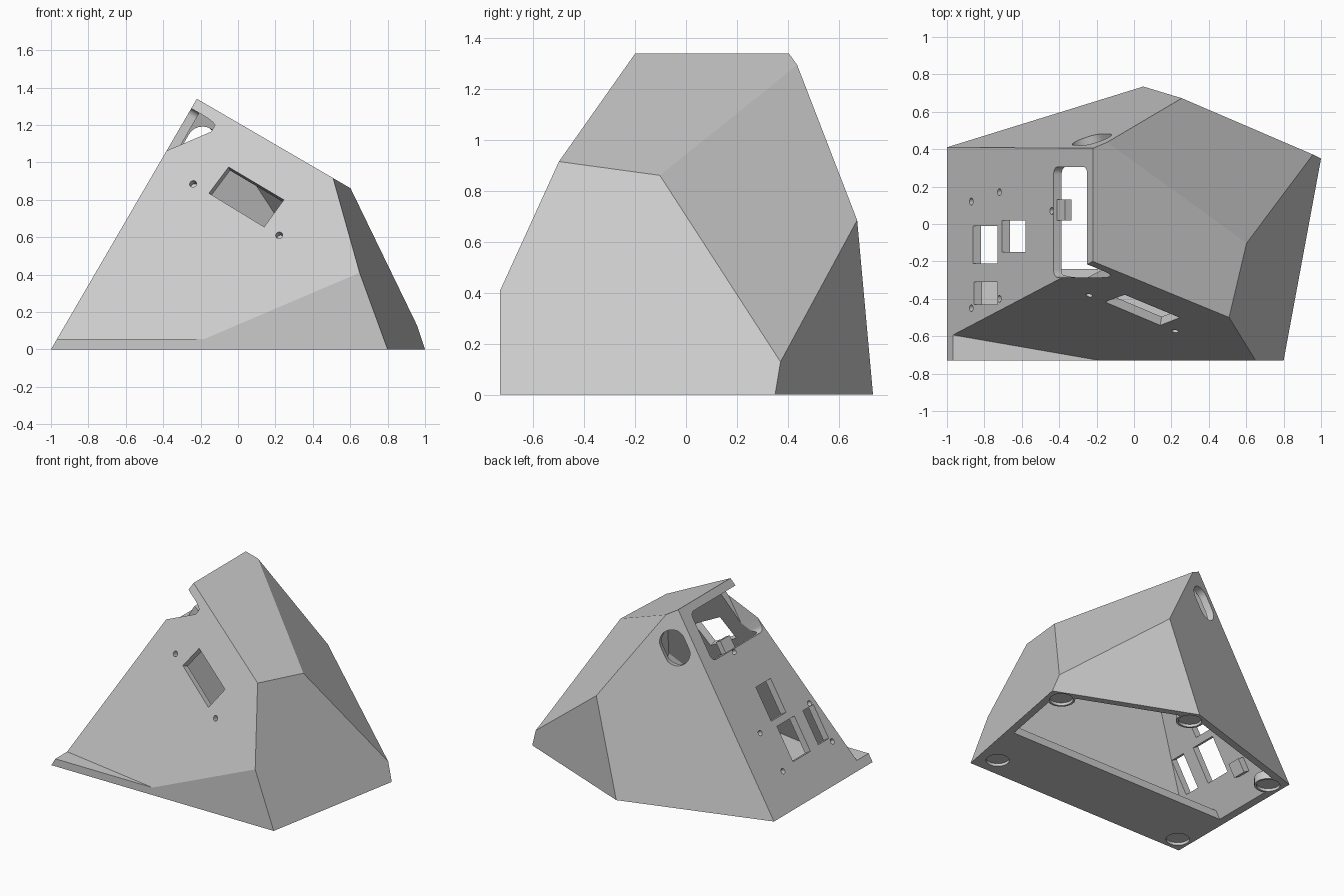
import bpy, bmesh
from math import sin, cos, pi
from mathutils import Vector as V

if "Cube" in bpy.data.objects:
    bpy.data.objects.remove(bpy.data.objects["Cube"], do_unlink=True)

WALL = 0.05
FLOOR = 0.055
INSIDE = V((0, 0, 0.4))

# Corner points of the faceted housing
ridge_f, ridge_b = V((-.22, -.2, 1.34)), V((-.22, .405, 1.34))
shoulder_f, shoulder_b = V((.51, -.5, .915)), V((.6, -.105, .865))
side_low, front_low = V((.96, .365, .13)), V((.65, -.73, .41))
back_mid = V((.25, .675, .69))
foot_fl, foot_fr = V((-1, -.73, 0)), V((.8, -.73, 0))
foot_r, foot_b, foot_bl = V((1, .35, 0)), V((.05, .735, 0)), V((-1, .41, 0))


def plane(a, b, c):
    """Outward normal and distance of the plane through three points."""
    n = (b - a).cross(c - a).normalized()
    if n.dot(INSIDE - a) > 0:
        n = -n
    return n, n.dot(a)


left = plane(foot_bl, foot_fl, ridge_f)
slope = plane(ridge_f, shoulder_f, front_low)
front = plane(foot_fl, foot_fr, front_low)
right = plane(foot_fr, foot_r, shoulder_b)
top = plane(ridge_f, ridge_b, shoulder_f)
upper_back = plane(shoulder_b, side_low, back_mid)
lower_back = plane(foot_r, foot_b, back_mid)
back = plane(foot_b, foot_bl, ridge_b)
WALLS = [left, slope, front, right, top, upper_back, lower_back, back]


def finish(bm, name):
    bmesh.ops.recalc_face_normals(bm, faces=bm.faces)
    me = bpy.data.meshes.new(name)
    bm.to_mesh(me)
    bm.free()
    ob = bpy.data.objects.new(name, me)
    bpy.context.collection.objects.link(ob)
    return ob


def solid(name, planes, offset, z0, z1):
    """Convex solid bounded by the planes moved inward, between two heights."""
    bm = bmesh.new()
    bmesh.ops.create_cube(bm, size=6)
    for n, d in planes + [(V((0, 0, 1)), z1 + offset), (V((0, 0, -1)), -z0 + offset)]:
        bmesh.ops.bisect_plane(bm, geom=bm.verts[:] + bm.edges[:] + bm.faces[:],
                               plane_co=n * (d - offset), plane_no=n, clear_outer=True)
        bmesh.ops.holes_fill(bm, edges=[e for e in bm.edges if e.is_boundary], sides=0)
    return finish(bm, name)


def prism(name, points, direction, start, end):
    """Polygon swept along a direction."""
    bm = bmesh.new()
    low = [bm.verts.new(p + direction * start) for p in points]
    high = [bm.verts.new(p + direction * end) for p in points]
    bm.faces.new(low)
    bm.faces.new(high)
    for i in range(len(points)):
        j = (i + 1) % len(points)
        bm.faces.new((low[i], low[j], high[j], high[i]))
    return finish(bm, name)


def boolean(target, cutter, operation="DIFFERENCE"):
    mod = target.modifiers.new("cut", "BOOLEAN")
    mod.object, mod.operation, mod.solver = cutter, operation, "EXACT"
    graph = bpy.context.evaluated_depsgraph_get()
    me = bpy.data.meshes.new_from_object(target.evaluated_get(graph))
    target.modifiers.clear()
    target.data = me
    bpy.data.objects.remove(cutter, do_unlink=True)


def onto(pl, point, axis):
    n, d = pl
    return point - axis * ((n.dot(point) - d) / n.dot(axis))


def on_left(pts):
    return [onto(left, V((x, y, 0)), V((0, 0, 1))) for x, y in pts]


def on_side(pl, pts):
    return [onto(pl, V((x, 0, z)), V((0, 1, 0))) for x, z in pts]


def rect(x0, x1, y0, y1):
    return [(x0, y0), (x1, y0), (x1, y1), (x0, y1)]


def rounded(x0, x1, y0, y1, rx, ry, steps=6):
    pts = []
    corners = [(x1 - rx, y1 - ry), (x0 + rx, y1 - ry), (x0 + rx, y0 + ry), (x1 - rx, y0 + ry)]
    for q, (cx, cy) in enumerate(corners):
        for i in range(steps + 1):
            a = (q + i / steps) * pi / 2
            pts.append((cx + rx * cos(a), cy + ry * sin(a)))
    return pts


def disc(centre, r, normal, sides=24):
    u = normal.orthogonal().normalized()
    w = normal.cross(u)
    return [centre + u * (r * cos(2 * pi * i / sides)) + w * (r * sin(2 * pi * i / sides))
            for i in range(sides)]


# Outer housing, with the thin base lip in front of the sloped face
housing = solid("housing", WALLS, 0, 0, 2)
lip = solid("lip", [w for w in WALLS if w is not slope], 0, 0, FLOOR)
boolean(housing, lip, "UNION")

# Cavity, leaving the front floor, corner foot bosses and screw bosses standing
cavity = solid("cavity", WALLS, WALL, -.3, 2)
boolean(cavity, prism("floor", [V((x, y, 0)) for x, y in rect(-1.5, 1.5, -1.5, -.24)],
                      V((0, 0, 1)), -.6, FLOOR))
UP = V((0, 0, 1))
feet = [V(p) for p in ((.686, -.587, 0), (-.9, -.622, 0), (-.9, .31, 0),
                       (.045, .63, 0), (.88, .3, 0))]
for f in feet:
    boolean(cavity, prism("boss", disc(f, .093, UP), UP, -.6, FLOOR + .005))
inward = -left[0]
screws = on_left([(-.87, .12), (-.72, .17), (-.72, -.4), (-.87, -.45), (-.44, .07)])
for s in (screws[0], screws[4]):
    boolean(cavity, prism("screw_boss", on_left(rect(s.x - .025, s.x + .025, s.y - .05, s.y + .05)),
                          inward, .02, .1))
boolean(housing, cavity)

# Foot recesses under the corners
for f in feet:
    boolean(housing, prism("foot_recess", disc(f, .078, UP), UP, -.05, .02))

# Left plate: rounded ridge slot, three windows and screw holes
boolean(housing, prism("slot", on_left(rounded(-.43, -.25, -.285, .305, .02, .04)), inward, -.1, .155))
for window in ((-.86, -.73, -.21, -.01), (-.705, -.58, -.15, .02), (-.855, -.73, -.43, -.31)):
    boolean(housing, prism("window", on_left(rect(*window)), inward, -.05, .11))
for s in screws:
    boolean(housing, prism("screw_hole", disc(s, .019, inward, 16), inward, -.05, .045))

# Sloped front: tilted display window and its two screw holes
inward = -slope[0]
display = on_side(slope, [(-.05, .975), (.245, .8), (.14, .655), (-.155, .835)])
boolean(housing, prism("display", display, inward, -.05, .12))
for s in on_side(slope, [(-.24, .885), (.22, .61)]):
    boolean(housing, prism("screw_hole", disc(s, .019, inward, 16), inward, -.05, .045))

# Back: oblong cable opening that leans with the left edge
LEAN, R, HALF = pi / 3, .084, .042
oblong = []
for end in (1, -1):
    cx, cz = -.225 + end * HALF * cos(LEAN), 1.08 + end * HALF * sin(LEAN)
    for i in range(13):
        a = LEAN - pi / 2 * end + pi * i / 12 if end > 0 else LEAN + pi / 2 + pi * i / 12
        oblong.append((cx + R * cos(a), cz + R * sin(a)))
boolean(housing, prism("cable_opening", on_side(back, oblong), -back[0], -.05, .1))

# Small clip at the lower edge of the ridge slot
clip = prism("slot_clip", on_left(rect(-.435, -.385, .02, .13)), -left[0], .02, .06)

# Single grey finish
grey = bpy.data.materials.new("plain grey")
grey.use_nodes = True
colour = (.6, .6, .6, 1)
grey.diffuse_color = colour
grey.node_tree.nodes["Principled BSDF"].inputs["Base Color"].default_value = colour
for ob in (housing, clip):
    ob.data.materials.clear()
    ob.data.materials.append(grey)
    for p in ob.data.polygons:
        p.material_index = 0
    bpy.ops.object.select_all(action="DESELECT")
    ob.select_set(True)
    bpy.context.view_layer.objects.active = ob
    bpy.ops.object.shade_smooth_by_angle(angle=pi / 9)
